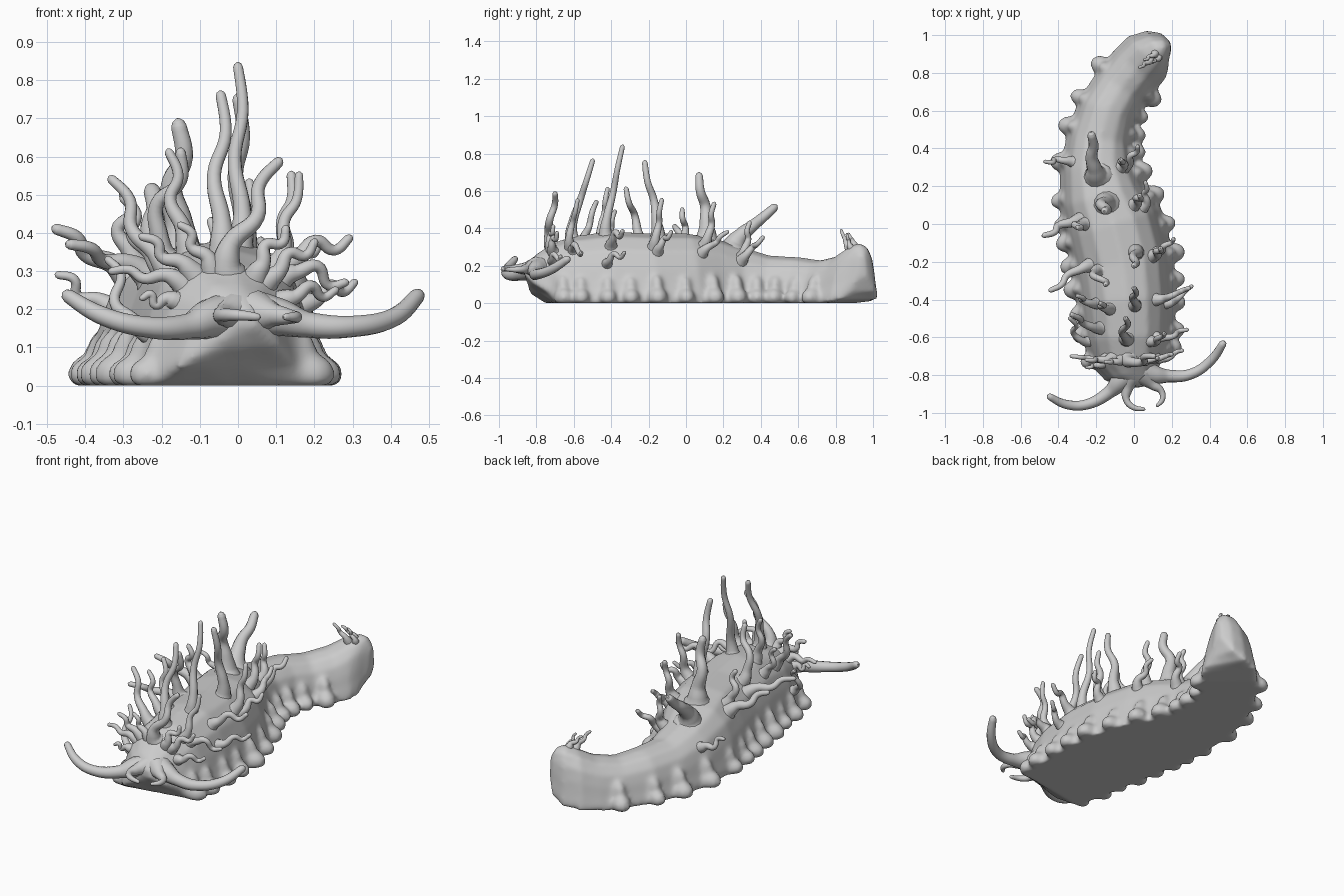
import bpy, bmesh, math, random
from mathutils import Vector, Matrix
from mathutils.bvhtree import BVHTree

if "Cube" in bpy.data.objects:
    bpy.data.objects.remove(bpy.data.objects["Cube"])

random.seed(4)

# Body stations along the spine: x, y, half width, bottom z, top z
SPINE = [
    (.02, -.865, .03, .15, .20), (.02, -.83, .09, .10, .235), (.0, -.78, .16, .05, .275),
    (-.02, -.72, .21, 0, .32), (-.03, -.6, .245, 0, .36), (-.04, -.4, .265, 0, .385),
    (-.06, -.2, .275, 0, .375), (-.11, 0, .27, 0, .375), (-.165, .15, .24, 0, .35),
    (-.19, .3, .205, 0, .30), (-.18, .45, .18, 0, .255), (-.14, .6, .165, 0, .248),
    (-.07, .72, .155, 0, .23), (.01, .82, .155, 0, .255), (.07, .885, .15, .01, .30),
    (.125, .925, .115, .02, .325), (.165, .94, .075, .06, .31), (.195, .945, .025, .14, .26)]
# Half cross-section: fraction of width, fraction of height
HALF = [(.6, 0), (1, 0), (.98, .12), (.9, .3), (.83, .5), (.7, .74), (.42, .93)]
SECTION = [(0, 0)] + HALF + [(0, 1)] + [(-a, b) for a, b in reversed(HALF)]


def finish(ob):
    bpy.context.view_layer.objects.active = ob
    for p in ob.data.polygons:
        p.use_smooth = True
    return ob


def spine_side(i):
    a, b = SPINE[max(i - 1, 0)], SPINE[min(i + 1, len(SPINE) - 1)]
    t = Vector((b[0] - a[0], b[1] - a[1], 0)).normalized()
    return Vector((t.y, -t.x, 0))


def add_lobe(bm, centre, size, angle):
    """Fleshy foot lobe, flattened where it meets the ground."""
    m = Matrix.Translation(centre) @ Matrix.Rotation(angle, 4, 'Z') @ Matrix.Diagonal((*size, 1))
    new = bmesh.ops.create_icosphere(bm, subdivisions=3, radius=1, matrix=m)['verts']
    for v in new:
        v.co.z = max(v.co.z, 0)


# Body: lofted rings
bm = bmesh.new()
rings = []
for i, (x, y, w, zb, zt) in enumerate(SPINE):
    side = spine_side(i)
    rings.append([bm.verts.new(Vector((x, y, zb + (zt - zb) * h)) + side * w * f) for f, h in SECTION])
n = len(SECTION)
for a, b in zip(rings, rings[1:]):
    for k in range(n):
        bm.faces.new((a[k], a[(k + 1) % n], b[(k + 1) % n], b[k]))
bm.faces.new(rings[0][::-1])
bm.faces.new(rings[-1])
bmesh.ops.recalc_face_normals(bm, faces=bm.faces)

# Scalloped foot lobes down both sides
for sgn in (-1, 1):
    y = -.69
    while y < .86:
        i = max(k for k in range(len(SPINE) - 1) if SPINE[k][1] <= y)
        p, q = SPINE[i], SPINE[i + 1]
        f = (y - p[1]) / (q[1] - p[1])
        x, w = p[0] + (q[0] - p[0]) * f, p[2] + (q[2] - p[2]) * f
        side = spine_side(i) * sgn
        c = Vector((x, y, 0)) + side * (w * .97)
        r = random.uniform(.85, 1.15)
        ang = math.atan2(side.y, side.x)
        add_lobe(bm, c + Vector((0, 0, .03)), (.062 * r, .048 * r, .05 * r), ang)
        add_lobe(bm, c - side * .04 + Vector((0, 0, .08)), (.055 * r, .04, .07 * r), ang)
        y += random.uniform(.11, .16)

me = bpy.data.meshes.new("body")
bm.to_mesh(me)
bm.free()
body = bpy.data.objects.new("body", me)
bpy.context.collection.objects.link(body)
rm = body.modifiers.new("fuse", 'REMESH')
rm.mode, rm.voxel_size, rm.use_smooth_shade = 'VOXEL', .012, True
sm = body.modifiers.new("soften", 'SMOOTH')
sm.factor, sm.iterations = .5, 10
dg = bpy.context.evaluated_depsgraph_get()
mesh = bpy.data.meshes.new_from_object(body.evaluated_get(dg))
body.modifiers.clear()
body.data = mesh
finish(body)
tree = BVHTree.FromPolygons([v.co for v in mesh.vertices], [p.vertices[:] for p in mesh.polygons])


def tubes(name, paths):
    """Soft tapering tubes; each path is a list of (point, radius)."""
    cu = bpy.data.curves.new(name, 'CURVE')
    cu.dimensions, cu.bevel_depth, cu.bevel_resolution = '3D', 1, 4
    cu.resolution_u, cu.use_fill_caps = 6, True
    for path in paths:
        # rounded tip
        d = (Vector(path[-1][0]) - Vector(path[-2][0])).normalized()
        r = path[-1][1]
        path = path + [(Vector(path[-1][0]) + d * r * .6, r * .75), (Vector(path[-1][0]) + d * r, r * .2)]
        sp = cu.splines.new('BEZIER')
        sp.radius_interpolation = 'LINEAR'
        sp.bezier_points.add(len(path) - 1)
        for bp, (co, rad) in zip(sp.bezier_points, path):
            bp.co, bp.radius = co, rad
            bp.handle_left_type = bp.handle_right_type = 'AUTO'
    tmp = bpy.data.objects.new(name + "_curve", cu)
    bpy.context.collection.objects.link(tmp)
    m = bpy.data.meshes.new_from_object(tmp.evaluated_get(bpy.context.evaluated_depsgraph_get()))
    bpy.data.objects.remove(tmp)
    ob = bpy.data.objects.new(name, m)
    bpy.context.collection.objects.link(ob)
    return finish(ob)


def spike(bx, by, tip, r, sway=.02):
    """Wavy spike whose flared root grows out of the skin below (bx, by)."""
    hit, nor, _, _ = tree.ray_cast(Vector((bx, by, 2)), Vector((0, 0, -1)))
    tip = Vector(tip)
    d = tip - hit
    s = d.cross(Vector((.3, 1, .2))).normalized() * sway
    up = nor * min(.05, d.length * .25)
    return [(hit - nor * .03, r * 3), (hit + nor * .008, r * 2.1), (hit + up * .6 + d * .12, r * 1.45),
            (hit + up * .6 + d * .42 + s, r * 1.1), (hit + d * .75 - s * .6, r * .95), (tip, r * .8)]


# Tall spikes along the middle of the back
tubes("middle_back_spikes", [
    spike(-.04, -.61, (-.045, -.5, .76), .017), spike(.005, -.43, (0, -.34, .835), .016),
    spike(.01, -.15, (0, -.22, .75), .019), spike(-.15, .11, (-.155, .07, .68), .026),
    spike(-.20, .26, (-.225, .47, .51), .028, .01)])

# Spikes on the left of the back
tubes("left_back_spikes", [
    spike(-.18, -.55, (-.33, -.48, .54), .016), spike(-.13, -.45, (-.18, -.42, .61), .015),
    spike(-.20, -.42, (-.30, -.38, .49), .014), spike(-.19, -.25, (-.15, -.32, .61), .017),
    spike(-.24, -.22, (-.44, -.35, .37), .017), spike(-.29, .02, (-.475, -.06, .41), .018),
    spike(-.26, .0, (-.30, -.02, .50), .016), spike(-.33, .33, (-.47, .33, .29), .013),
    spike(-.24, -.62, (-.34, -.5, .33), .013)])

# Spikes on the right of the back
tubes("right_back_spikes", [
    spike(.09, -.62, (.16, -.58, .55), .014), spike(.12, -.6, (.28, -.56, .27), .014),
    spike(.12, -.4, (.29, -.34, .385), .015), spike(.17, -.42, (.305, -.33, .27), .013),
    spike(.10, -.17, (.14, -.13, .55), .016), spike(.12, -.15, (.21, -.08, .38), .014),
    spike(.0, .10, (.03, .15, .53), .016), spike(.05, .09, (.06, .22, .38), .014),
    spike(-.07, .3, (-.07, .34, .43), .015), spike(-.05, .30, (.02, .41, .35), .015)])

# Fringe of small spikes over the head
tubes("head_fringe", [
    spike(-.03, -.72, (.105, -.70, .585), .018, -.03), spike(-.07, -.72, (-.15, -.73, .42), .013),
    spike(-.12, -.71, (-.25, -.72, .39), .014), spike(-.15, -.71, (-.33, -.70, .30), .013),
    spike(-.17, -.74, (-.25, -.76, .23), .011), spike(.05, -.72, (.125, -.71, .41), .014),
    spike(.08, -.71, (.20, -.69, .375), .014), spike(.12, -.71, (.255, -.67, .25), .013)])

# Two long feelers sweeping out from the head
tubes("long_feelers", [
    [((0, -.76, .18), .075), ((-.07, -.83, .175), .055), ((-.13, -.89, .155), .034),
     ((-.25, -.955, .155), .027), ((-.36, -.955, .185), .024), ((-.445, -.915, .235), .018)],
    [((.02, -.76, .18), .08), ((.10, -.795, .18), .052), ((.18, -.805, .16), .034),
     ((.30, -.795, .155), .028), ((.41, -.72, .18), .025), ((.47, -.635, .235), .02)]])

# Short feelers hooking forward under the snout
tubes("short_feelers", [
    [((-.01, -.80, .19), .06), ((-.035, -.87, .185), .03), ((-.04, -.93, .185), .018),
     ((-.005, -.97, .185), .015), ((.05, -.98, .18), .01)],
    [((.05, -.80, .19), .06), ((.10, -.85, .185), .028), ((.145, -.885, .18), .017),
     ((.15, -.93, .18), .014), ((.125, -.96, .18), .009)]])

# Little spikes on the raised tail
tubes("tail_spikes", [
    spike(.09, .87, (.03, .83, .39), .010, .01), spike(.11, .90, (.055, .87, .37), .009, .01),
    spike(.13, .88, (.10, .86, .37), .008, .01)])
